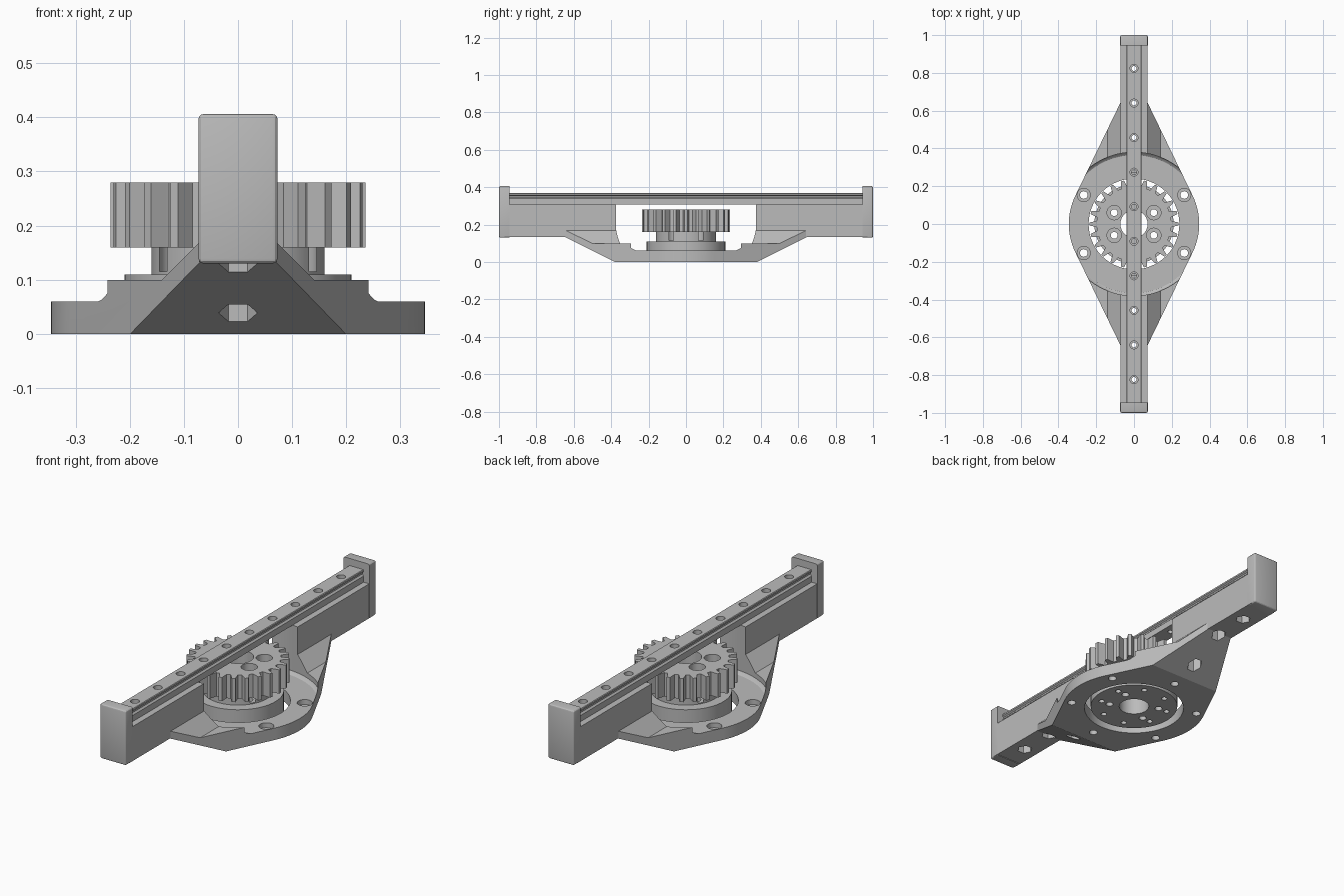
import bpy, bmesh, math

cube = bpy.data.objects.get("Cube")
if cube:
    bpy.data.objects.remove(cube, do_unlink=True)

grey = bpy.data.materials.new("light_grey")
grey.use_nodes = True
grey.diffuse_color = (0.5, 0.5, 0.5, 1)
grey.node_tree.nodes["Principled BSDF"].inputs["Base Color"].default_value = (0.5, 0.5, 0.5, 1)


def finish(bm, name):
    bmesh.ops.recalc_face_normals(bm, faces=bm.faces)
    mesh = bpy.data.meshes.new(name)
    bm.to_mesh(mesh)
    bm.free()
    mesh.materials.append(grey)
    ob = bpy.data.objects.new(name, mesh)
    bpy.context.collection.objects.link(ob)
    return ob


def skin(bm, rings):
    """Join rings of points into a closed solid."""
    vs = [[bm.verts.new(p) for p in ring] for ring in rings]
    n = len(vs[0])
    for a, b in zip(vs, vs[1:]):
        for i in range(n):
            bm.faces.new((a[i], a[(i + 1) % n], b[(i + 1) % n], b[i]))
    bm.faces.new(vs[0][::-1])
    bm.faces.new(vs[-1])


def prism(name, outline, axis, lo, hi):
    """Extrude a 2D outline along one axis."""
    place = {"x": lambda a, b, t: (t, a, b), "y": lambda a, b, t: (a, t, b),
             "z": lambda a, b, t: (a, b, t)}[axis]
    bm = bmesh.new()
    skin(bm, [[place(a, b, t) for a, b in outline] for t in (lo, hi)])
    return finish(bm, name)


def lathe(name, profile, centres=((0, 0),), sides=32):
    """Turn an (r, z) profile around a vertical axis at each centre."""
    bm = bmesh.new()
    turn = [math.tau * i / sides for i in range(sides)]
    for cx, cy in centres:
        skin(bm, [[(cx + r * math.cos(a), cy + r * math.sin(a), z) for a in turn]
                  for r, z in profile])
    return finish(bm, name)


def box(name, x, y0, y1, z0, z1):
    return prism(name, [(-x, z0), (x, z0), (x, z1), (-x, z1)], "y", y0, y1)


def combine(ob, other, operation="DIFFERENCE"):
    mod = ob.modifiers.new("combine", "BOOLEAN")
    mod.operation, mod.object, mod.solver = operation, other, "EXACT"
    graph = bpy.context.evaluated_depsgraph_get()
    mesh = bpy.data.meshes.new_from_object(ob.evaluated_get(graph))
    ob.modifiers.clear()
    ob.data = mesh
    bpy.data.objects.remove(other, do_unlink=True)


def polar(r, count, start=0.0):
    return [(r * math.cos(start + math.tau * i / count),
             r * math.sin(start + math.tau * i / count)) for i in range(count)]


def mirrored(points):
    """Mirror an outline running up the right side across the centre line."""
    return points + [(-x, y) for x, y in reversed(points)]


# Base plate: round middle with straight tapers towards the beam
tangent = math.radians(25.7)
side = [(0.345 * math.cos(t), 0.345 * math.sin(t))
        for t in [tangent * (i / 8 - 1) for i in range(17)]]
outline = mirrored([(0.07, -0.646)] + side + [(0.07, 0.646)])
frame = prism("base_frame", outline, "z", 0, 0.3)
section = mirrored([(0.5, 0), (0.5, 0.1), (0.14, 0.1), (0.07, 0.17)])
combine(frame, prism("section", section, "y", -1, 1), "INTERSECT")

# Sloping undersides at both ends
for s in (-1, 1):
    wedge = [(s * y, z) for y, z in
             [(0.38, 0), (0.646, 0.133), (1.2, 0.133), (1.2, -0.2), (0.38, -0.2)]]
    combine(frame, prism("wedge", wedge, "x", -1, 1))

# Long beam, then the round recess and the ring opening
combine(frame, box("beam", 0.072, -0.97, 0.97, 0.133, 0.307), "UNION")
combine(frame, lathe("recess", [(0.24, -0.1), (0.24, 0.06), (0.365, 0.06), (0.37, 0.063),
                                (0.38, 0.075), (0.38, 0.5)], sides=96))

# Nut pockets, rail screw holes and plate screw holes
rail_holes = [(0, 0.183 * (k - 4.5)) for k in range(10)]
outer_holes = [p for p in rail_holes if abs(p[1]) > 0.4]
combine(frame, lathe("nut_pockets", [(0.036, -0.1), (0.036, 0.22)], outer_holes, 6))
combine(frame, lathe("screw_holes", [(0.015, 0.2), (0.015, 0.4)], outer_holes, 16))
combine(frame, lathe("plate_holes", [(0.02, -0.1), (0.02, 0.035), (0.035, 0.035), (0.035, 0.09)],
                     polar(0.307, 6, math.pi / 6), 24))

# Guide rail with side grooves and counterbored holes
rail_side = [(0.041, 0.306), (0.041, 0.338), (0.033, 0.346), (0.033, 0.353),
             (0.041, 0.359), (0.041, 0.367), (0.038, 0.37)]
rail = prism("guide_rail", mirrored(rail_side), "y", -0.945, 0.945)
combine(rail, lathe("rail_bores", [(0.013, 0.29), (0.013, 0.335), (0.021, 0.335), (0.021, 0.4)],
                    rail_holes, 20))

# End stops with softened edges
stops = []
for label, s in (("front", -1), ("back", 1)):
    stop = box(label + "_end_stop", 0.073, min(s, s * 0.945), max(s, s * 0.945), 0.13, 0.406)
    bm = bmesh.new()
    bm.from_mesh(stop.data)
    edges = [e for e in bm.edges if all(v.co.y * s > 0.99 for v in e.verts)
             or abs(e.verts[0].co.y - e.verts[1].co.y) > 0.01]
    bmesh.ops.bevel(bm, geom=edges, offset=0.009, segments=3, profile=0.5, affect="EDGES")
    bm.to_mesh(stop.data)
    bm.free()
    stops.append(stop)

# Hub: flange and collar
bolts = [(sx * 0.105, sy * 0.06) for sx in (-1, 1) for sy in (-1, 1)]
hub = lathe("hub", [(0.21, 0.01), (0.21, 0.11), (0.16, 0.11), (0.16, 0.16)], sides=64)
combine(hub, lathe("hub_bore", [(0.072, -0.1), (0.072, 0.3)], sides=48))
combine(hub, lathe("bolt_bores", [(0.018, -0.1), (0.018, 0.115), (0.041, 0.115), (0.041, 0.3)],
                   bolts, 24))
combine(hub, lathe("hub_holes", [(0.014, -0.1), (0.014, 0.06)], polar(0.165, 8, math.pi / 8), 16))

# Spur gear
teeth = 24
step = math.tau / teeth
tooth = [(-0.32, 0.198), (-0.24, 0.212), (-0.13, 0.236), (0.13, 0.236), (0.24, 0.212), (0.32, 0.198)]
rim = [(r * math.cos((i + a) * step), r * math.sin((i + a) * step))
       for i in range(teeth) for a, r in tooth]
gear = prism("spur_gear", rim, "z", 0.16, 0.28)
combine(gear, lathe("gear_bore", [(0.072, 0.1), (0.072, 0.4)], sides=48))
combine(gear, lathe("gear_bolt_holes", [(0.038, 0.1), (0.038, 0.4)], bolts, 24))

# Smooth round walls, keep hard edges
for ob in bpy.context.view_layer.objects:
    ob.select_set(False)
for ob in [frame, rail, hub, gear] + stops:
    ob.select_set(True)
bpy.context.view_layer.objects.active = frame
bpy.ops.object.shade_smooth_by_angle(angle=math.radians(25))
